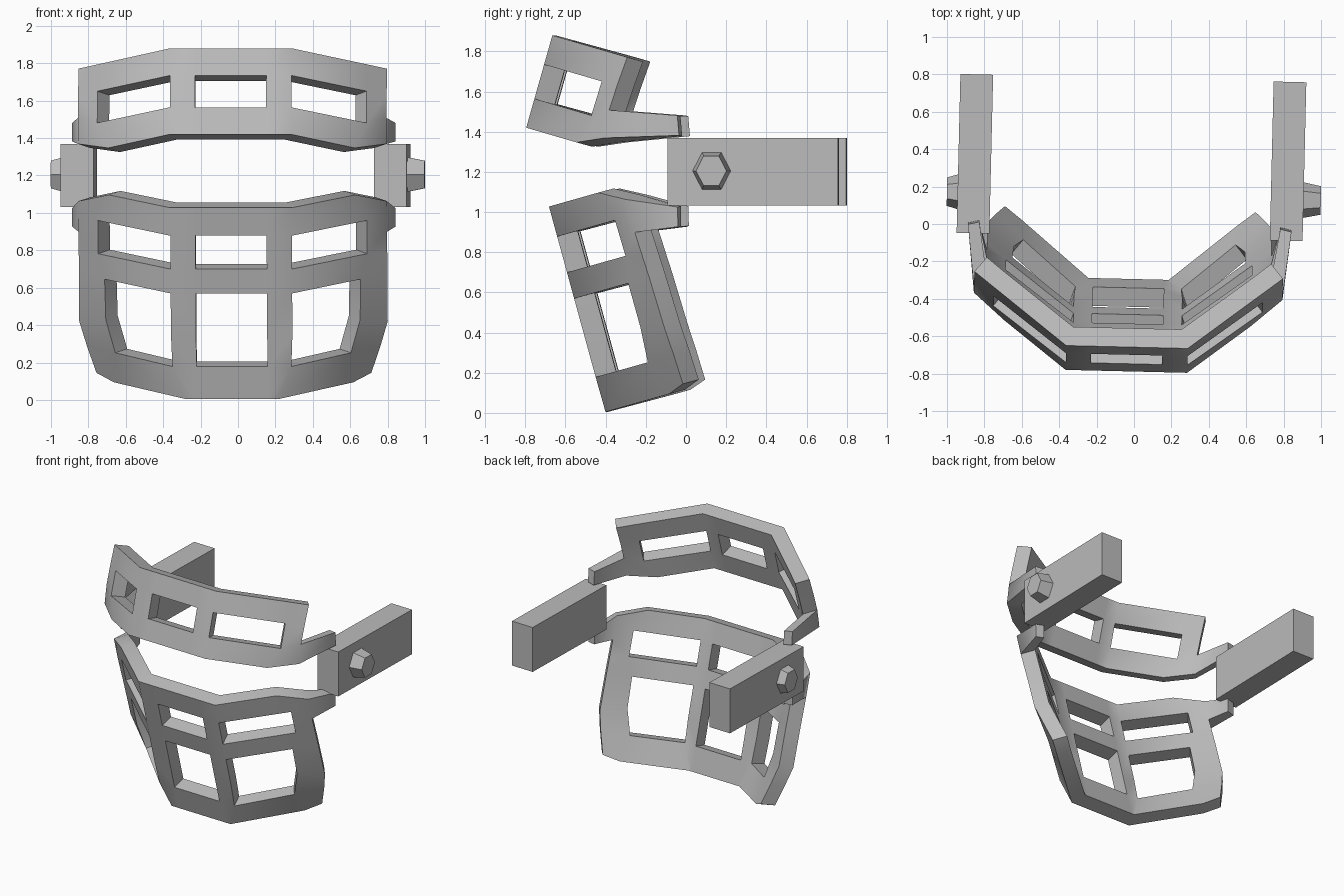
import bpy, bmesh, math
from mathutils import Matrix, Vector

if "Cube" in bpy.data.objects:
    bpy.data.objects.remove(bpy.data.objects["Cube"])

grey = bpy.data.materials.new("plain_grey")
grey.diffuse_color = (0.5, 0.5, 0.5, 1)
grey.use_nodes = True
grey.node_tree.nodes["Principled BSDF"].inputs["Base Color"].default_value = grey.diffuse_color

# The whole model is turned very slightly about z
PLACE = Matrix.Translation((-0.022, 0, 0)) @ Matrix.Rotation(-0.024, 4, 'Z')


def finish(name, bm, smooth=0):
    bmesh.ops.recalc_face_normals(bm, faces=bm.faces)
    bm.transform(PLACE)
    me = bpy.data.meshes.new(name)
    bm.to_mesh(me)
    bm.free()
    me.materials.append(grey)
    ob = bpy.data.objects.new(name, me)
    bpy.context.collection.objects.link(ob)
    if smooth:
        bpy.context.view_layer.objects.active = ob
        ob.select_set(True)
        bpy.ops.object.shade_smooth_by_angle(angle=math.radians(smooth))
        ob.select_set(False)


def guard(name, origin, tilt, rows, holes, lug_row, lug):
    """Bent, tilted plate. rows: (h, crease x, window end x, end x, end h, end depth).
    holes: (first row, column), lug: tip (h, depth) for lug_row and lug_row + 1."""
    bm = bmesh.new()
    c, s = math.cos(tilt), math.sin(tilt)
    # inward offset (x, depth) of each column
    inset = [(0, .105), (-.035, .105), (-.062, .08), (-.065, .08), (-.06, .015)]
    grid = {}
    for side in (-1, 1):
        for r, (h, x1, x2, x3, h3, d3) in enumerate(rows):
            d2 = d3 * (x2 - x1) / (x3 - x1)
            pts = [(.19, h, 0), (x1, h, 0), (x2, h, d2), (x3, h3, d3)]
            if r in (lug_row, lug_row + 1):
                pts.append((.865,) + lug[r - lug_row])
            for k, (x, hh, d) in enumerate(pts):
                pair = []
                for ox, od in ((0, 0), inset[k]):
                    dd = d + od
                    pair.append(bm.verts.new((side * (x + ox),
                                              origin[0] - hh * s + dd * c,
                                              origin[1] + hh * c + dd * s)))
                grid[side, k, r] = pair
    cells = []
    for r in range(len(rows) - 1):
        if (r, 0) not in holes:
            cells.append([(-1, 0, r), (1, 0, r), (1, 0, r + 1), (-1, 0, r + 1)])
        for side in (-1, 1):
            for k in range(4 if r == lug_row else 3):
                if (r, k + 1) not in holes:
                    cells.append([(side, k, r), (side, k + 1, r),
                                  (side, k + 1, r + 1), (side, k, r + 1)])
    # outer and inner skins, then walls round every open edge
    edges = {}
    for cell in cells:
        for layer in (0, 1):
            bm.faces.new([grid[i][layer] for i in cell])
        for a, b in zip(cell, cell[1:] + cell[:1]):
            edges.setdefault(frozenset((a, b)), []).append((a, b))
    for e in edges.values():
        if len(e) == 1:
            a, b = e[0]
            bm.faces.new([grid[a][0], grid[b][0], grid[b][1], grid[a][1]])
    finish(name, bm, 45)


# Lower guard with two rows of windows
guard("lower_guard", (-.395, .005), math.radians(15.3), [
    (0, .25, .64, .735, .03, .42),
    (.18, .318, .63, .785, .18, .415),
    (.36, .325, .68, .825, .32, .407),
    (.585, .325, .685, .825, .585, .40),
    (.72, .325, .72, .825, .70, .395),
    (.905, .325, .72, .825, .82, .39),
    (1.06, .325, .66, .825, .99, .39)],
    {(1, 0), (2, 0), (4, 0), (1, 2), (2, 2), (4, 2)},
    5, [(.79, .605), (.885, .63)])

# Upper guard with one row of windows
guard("upper_guard", (-.788, 1.42), math.radians(-15.8), [
    (0, .325, .66, .825, .06, .40),
    (.15, .325, .72, .825, .20, .385),
    (.327, .325, .72, .825, .33, .39),
    (.478, .325, .72, .825, .478, .40)],
    {(1, 0), (1, 2)},
    0, [(.174, .755), (.267, .72)])

# Side arms and six-sided bolts
for label, side, reach in (("left", -1, .982), ("right", 1, 1.018)):
    bm = bmesh.new()
    bmesh.ops.create_cube(bm, size=1, matrix=Matrix.Translation((side * .8375, .355, 1.2))
                          @ Matrix.Diagonal((.175, .85, .335, 1)))
    finish(label + "_arm", bm)

    bm = bmesh.new()
    rings = []
    for x, r in ((.90, .1), (reach, .076)):
        rings.append([bm.verts.new((side * x, .15 + r * math.cos(i * math.pi / 3),
                                    1.205 + 1.12 * r * math.sin(i * math.pi / 3)))
                      for i in range(6)])
    for ring in rings:
        bm.faces.new(ring)
    for i in range(6):
        j = (i + 1) % 6
        bm.faces.new([rings[0][i], rings[0][j], rings[1][j], rings[1][i]])
    finish(label + "_bolt", bm)
